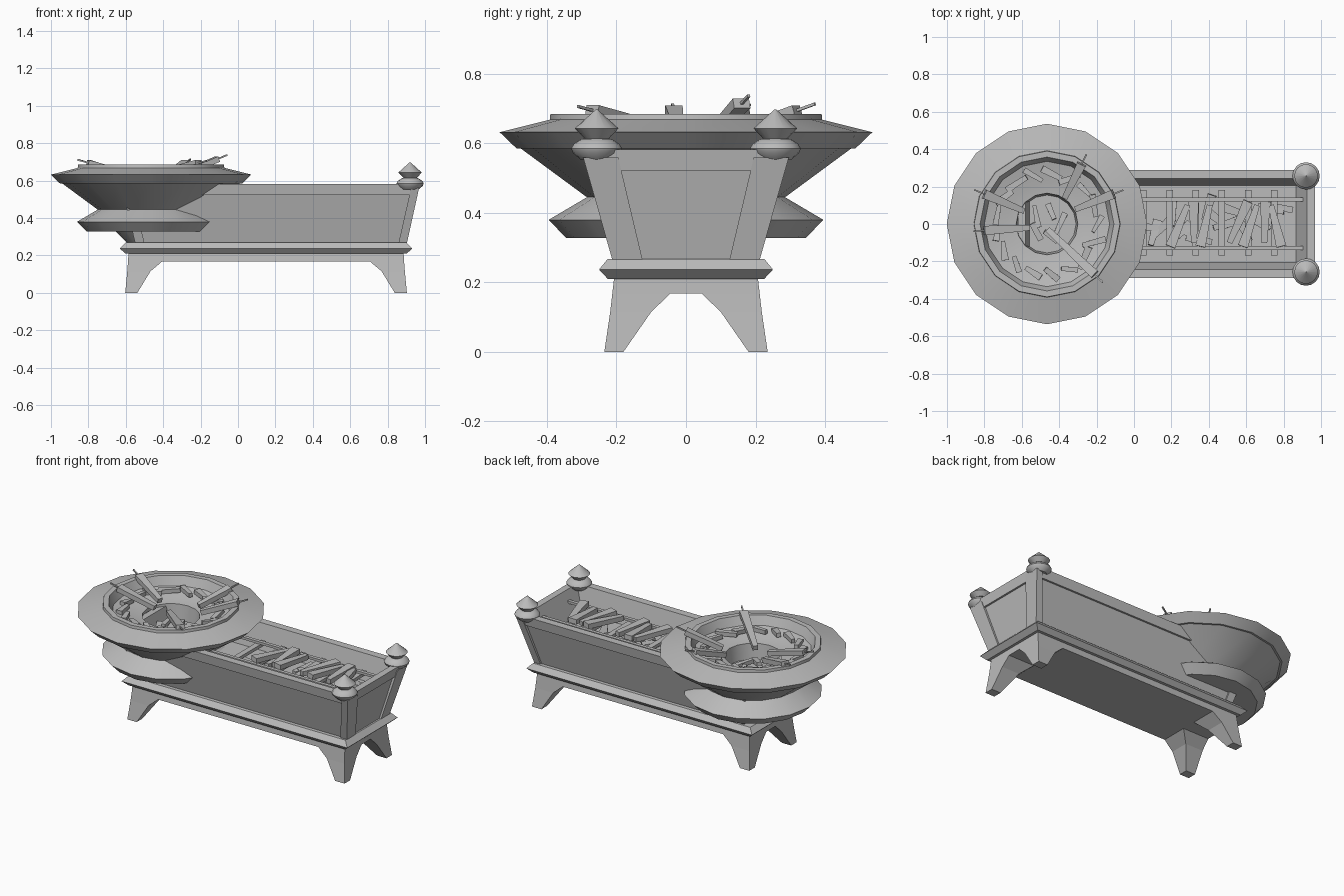
import bpy, bmesh, math, random
from mathutils import Vector

random.seed(4)
cube = bpy.data.objects.get("Cube")
if cube:
    bpy.data.objects.remove(cube)

grey = bpy.data.materials.new("stone_grey")
grey.use_nodes = True
grey.diffuse_color = (0.5, 0.5, 0.5, 1)
grey.node_tree.nodes["Principled BSDF"].inputs["Base Color"].default_value = (0.5, 0.5, 0.5, 1)


def loft(name, loops, smooth=False):
    """Skin a stack of equal loops and cap both ends."""
    bm = bmesh.new()
    rings = [[bm.verts.new(p) for p in loop] for loop in loops]
    n = len(rings[0])
    for a, b in zip(rings, rings[1:]):
        for i in range(n):
            j = (i + 1) % n
            bm.faces.new((a[i], a[j], b[j], b[i]))
    bm.faces.new(rings[0][::-1])
    bm.faces.new(rings[-1])
    bmesh.ops.recalc_face_normals(bm, faces=bm.faces)
    mesh = bpy.data.meshes.new(name)
    bm.to_mesh(mesh)
    bm.free()
    mesh.materials.append(grey)
    obj = bpy.data.objects.new(name, mesh)
    bpy.context.collection.objects.link(obj)
    if smooth:
        bpy.ops.object.select_all(action='DESELECT')
        obj.select_set(True)
        bpy.context.view_layer.objects.active = obj
        bpy.ops.object.shade_smooth_by_angle(angle=math.radians(30))
    return obj


def rect(x0, x1, y0, y1, z):
    return [(x0, y0, z), (x1, y0, z), (x1, y1, z), (x0, y1, z)]


def lathe(name, profile, cx, cy, n=16):
    loops = [[(cx + r * math.cos(math.tau * i / n), cy + r * math.sin(math.tau * i / n), z)
              for i in range(n)] for r, z in profile]
    return loft(name, loops, True)


def bar(name, p, q, w0, w1, h):
    """Tapered square bar from p to q."""
    p, q = Vector(p), Vector(q)
    d = (q - p).normalized()
    s = d.cross(Vector((0, 0, 1))).normalized()
    u = s.cross(d)
    return loft(name, [[c + s * w * a + u * h * b for a, b in
                        ((-.5, -.5), (.5, -.5), (.5, .5), (-.5, .5))]
                       for c, w in ((p, w0), (q, w1))])


CX = 0.15  # middle of the trough stand

# Stand: slab, arched corner legs and moulding
loft("stand_slab", [rect(CX - hx, CX + hx, -hy, hy, z)
                    for hx, hy, z in ((.738, .212, .168), (.735, .206, .22))])
LEG = ((.753, .235, .688, .18, 0), (.742, .218, .618, .1, .115), (.738, .212, .555, .045, .168))
for sx, xn in ((1, "left"), (-1, "right")):
    for sy, yn in ((1, "back"), (-1, "front")):
        loft(f"leg_{yn}_{xn}", [rect(CX + sx * xi, CX + sx * xo, sy * yi, sy * yo, z)
                                for xo, yo, xi, yi, z in LEG])
loft("stand_moulding", [rect(CX - hx, CX + hx, -hy, hy, z)
                        for hx, hy, z in ((.752, .225, .21), (.782, .25, .237), (.752, .225, .268))])

# Trough: sloping walls, top rail and hollow inside
loft("trough", [rect(x0, x1, -y, y, z) for x0, x1, y, z in (
    (-.54, .89, .2, .26), (-.6, .945, .268, .522), (-.61, .957, .28, .522),
    (-.62, .967, .29, .582), (-.58, .925, .243, .582), (-.54, .865, .205, .43))])

# Corner posts, with finials at the free end
for sy, yn in ((1, "back"), (-1, "front")):
    loft(f"post_left_{yn}", [rect(.858, .903, sy * .125, sy * .212, .265),
                             rect(.925, .968, sy * .195, sy * .296, .56)])
    loft(f"post_right_{yn}", [rect(-.55, -.5, sy * .125, sy * .212, .265),
                              rect(-.62, -.57, sy * .195, sy * .296, .56)])
    lathe(f"finial_{yn}", ((.045, .552), (.068, .572), (.073, .585), (.066, .598), (.045, .612),
                           (.035, .614), (.063, .643), (.002, .698)), .92, sy * .257)

# Bowl: foot, collar, cone, wide rim, raised lip and sunken fire pit
BX = -.465
lathe("bowl", ((.12, .26), (.19, .33), (.345, .328), (.395, .38), (.285, .445), (.475, .585),
               (.487, .585), (.536, .632), (.392, .668), (.39, .685), (.358, .685), (.335, .63),
               (.22, .602), (.165, .596), (.155, .5)), BX, 0)

# Skewered pieces leaning from the pit onto the lip
for i, (x0, y0, x1, y1, lift) in enumerate((
        (-.37, .14, -.28, .32, .0), (-.31, .08, -.11, .16, .02), (-.46, -.03, -.21, -.27, 0),
        (-.56, -.02, -.8, -.035, 0), (-.59, .07, -.8, .16, 0))):
    p, q = Vector((x0, y0, .63)), Vector((x1, y1, .695 + lift))
    d = (q - p).normalized()
    bar(f"skewer_piece_{i}", p, q, .03, .05, .03)
    bar(f"skewer_stick_{i}", p, q + d * .06, .008, .008, .008)

# Firewood chunks around the bowl and in the pit
for i in range(22):
    r = .27 if i < 17 else .07
    z = .63 if i < 17 else .525
    a = math.tau * i / 17 if i < 17 else math.tau * i / 5
    c = Vector((BX + r * math.cos(a), r * math.sin(a), z))
    t = a + random.uniform(.6, 2.5)
    v = Vector((math.cos(t), math.sin(t), random.uniform(-.1, .1))) * random.uniform(.04, .065)
    bar(f"bowl_firewood_{i}", c - v, c + v, random.uniform(.015, .03), random.uniform(.03, .04), .025)

# Grill inside the trough: two long rods on cross slats
for y, yn in ((.132, "back"), (-.128, "front")):
    bar(f"grill_rod_{yn}", (-.1, y, .52), (.905, y, .52), .022, .022, .015)
for i in range(6):
    x = .05 + .14 * i
    bar(f"grill_slat_{i}", (x, -.168, .5), (x, .182, .5), .035, .035, .02)

# Large chunks laid across the grill and small ones on the trough floor
for i, x in enumerate((.24, .32, .38, .56, .62, .7, .76)):
    lean = random.uniform(-.05, .05)
    side = 1 if i % 2 else -1
    bar(f"grill_chunk_{i}", (x - lean, -.1 * side, .535), (x + lean, .12 * side, .545), .03, .055, .03)
for i in range(16):
    c = Vector((.06 + .048 * i, random.uniform(-.09, .09), .455))
    t = random.uniform(0, math.pi)
    v = Vector((math.cos(t), math.sin(t), random.uniform(-.1, .1))) * .07
    bar(f"trough_firewood_{i}", c - v, c + v, .03, .05, .035)
